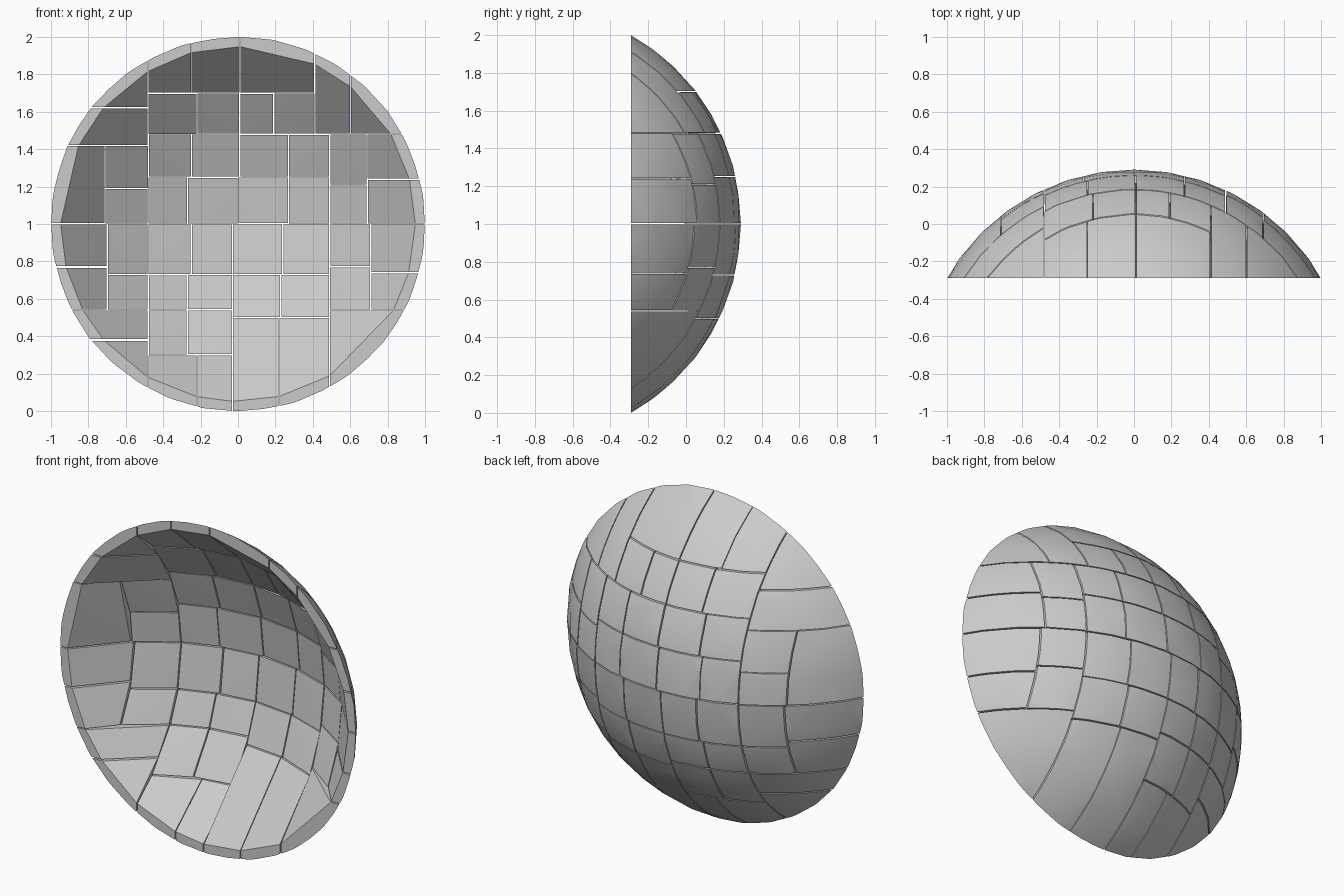
import bpy, bmesh, random
from mathutils import Vector, Matrix

random.seed(4)
if "Cube" in bpy.data.objects:
    bpy.data.objects.remove(bpy.data.objects["Cube"])

OUTER, INNER = 1.155, 1.112
RIM_Y = -0.29
CENTRE = Vector((0, 0.291 - OUTER, 1))
GAP = 0.003

grey = bpy.data.materials.new("stone_grey")
grey.use_nodes = True
grey.diffuse_color = (0.6, 0.6, 0.6, 1)
grey.node_tree.nodes["Principled BSDF"].inputs["Base Color"].default_value = (0.6, 0.6, 0.6, 1)


def clip(bm, point, normal):
    """Keep only the side of the plane that the normal points away from."""
    bmesh.ops.bisect_plane(bm, geom=bm.verts[:] + bm.edges[:] + bm.faces[:], dist=1e-5,
                           plane_co=point, plane_no=normal, clear_outer=True)


def curved_sheets():
    """Outer and inner skins of the dome, open at the rim."""
    bm = bmesh.new()
    for radius in (OUTER, INNER):
        bmesh.ops.create_icosphere(bm, subdivisions=4, radius=radius,
                                   matrix=Matrix.Translation(CENTRE))
    clip(bm, (0, RIM_Y, 0), (0, -1, 0))
    return bm


sheets = curved_sheets()


def stone(x0, x1, z0, z1):
    """One wedge of the shell: clip both skins to a rectangle and wrap them."""
    cut = sheets.copy()
    g = [GAP * random.uniform(0.6, 1.5) for _ in range(4)]
    clip(cut, (x0 + g[0], 0, 0), (-1, 0, 0))
    clip(cut, (x1 - g[1], 0, 0), (1, 0, 0))
    clip(cut, (0, 0, z0 + g[2]), (0, 0, -1))
    clip(cut, (0, 0, z1 - g[3]), (0, 0, 1))
    bm = bmesh.new()
    for v in cut.verts:
        bm.verts.new(v.co)
    cut.free()
    bmesh.ops.convex_hull(bm, input=bm.verts[:])
    bmesh.ops.delete(bm, geom=[v for v in bm.verts if not v.link_faces], context='VERTS')
    bmesh.ops.recalc_face_normals(bm, faces=bm.faces[:])
    mesh = bpy.data.meshes.new("shell_stone")
    bm.to_mesh(mesh)
    bm.free()
    mesh.materials.append(grey)
    obj = bpy.data.objects.new("shell_stone", mesh)
    bpy.context.collection.objects.link(obj)
    return obj


def course(z0, z1, *cuts):
    """A row of stones between neighbouring cuts."""
    return [stone(a, b, z0, z1) for a, b in zip(cuts, cuts[1:])]


L, R, M = -0.48, 0.49, -0.03
stones = []

# Middle band, top to bottom
stones += course(1.7, 2.1, L, -0.25, 0.01, 0.41)
stones += course(1.48, 1.7, L, -0.22, 0.01, 0.19, 0.41)
stones += course(1.25, 1.48, L, -0.25, 0.01, 0.27, R)
stones += course(1.0, 1.25, L, -0.27, 0, 0.27, R)
stones += course(0.73, 1.0, L, -0.25, M, 0.24, R)
stones += course(0.54, 0.73, L, -0.27, M)
stones += course(0.5, 0.73, M, 0.23, R)
stones += course(0.3, 0.54, L, -0.27, M)
stones += course(-0.1, 0.3, L, -0.22, M)
stones += course(-0.1, 0.5, M, 0.22, R)

# Side at -x
stones += course(1.62, 2.1, -1.1, L)
stones += course(1.42, 1.62, -1.1, L)
stones += course(1.0, 1.42, -1.1, -0.71)
stones += course(1.19, 1.42, -0.71, L)
stones += course(1.0, 1.19, -0.71, L)
stones += course(0.77, 1.0, -1.1, -0.7)
stones += course(0.73, 1.0, -0.7, L)
stones += course(0.54, 0.77, -1.1, -0.7)
stones += course(0.54, 0.73, -0.7, L)
stones += course(0.38, 0.54, -1.1, L)
stones += course(-0.1, 0.38, -1.1, L)

# Side at +x
stones += course(1.48, 2.1, 0.41, 0.6, 1.1)
stones += course(1.21, 1.48, R, 0.69)
stones += course(1.0, 1.21, R, 0.69)
stones += course(1.24, 1.48, 0.69, 1.1)
stones += course(1.0, 1.24, 0.69, 1.1)
stones += course(0.77, 1.0, R, 0.71)
stones += course(0.74, 1.0, 0.71, 1.1)
stones += course(0.54, 0.77, R, 0.71)
stones += course(0.54, 0.74, 0.71, 1.1)
stones += course(-0.1, 0.54, R, 1.1)
sheets.free()

# Soft facets on the outside, crisp block edges
bpy.ops.object.select_all(action='DESELECT')
for obj in stones:
    obj.select_set(True)
bpy.context.view_layer.objects.active = stones[0]
bpy.ops.object.shade_smooth_by_angle(angle=0.12)
